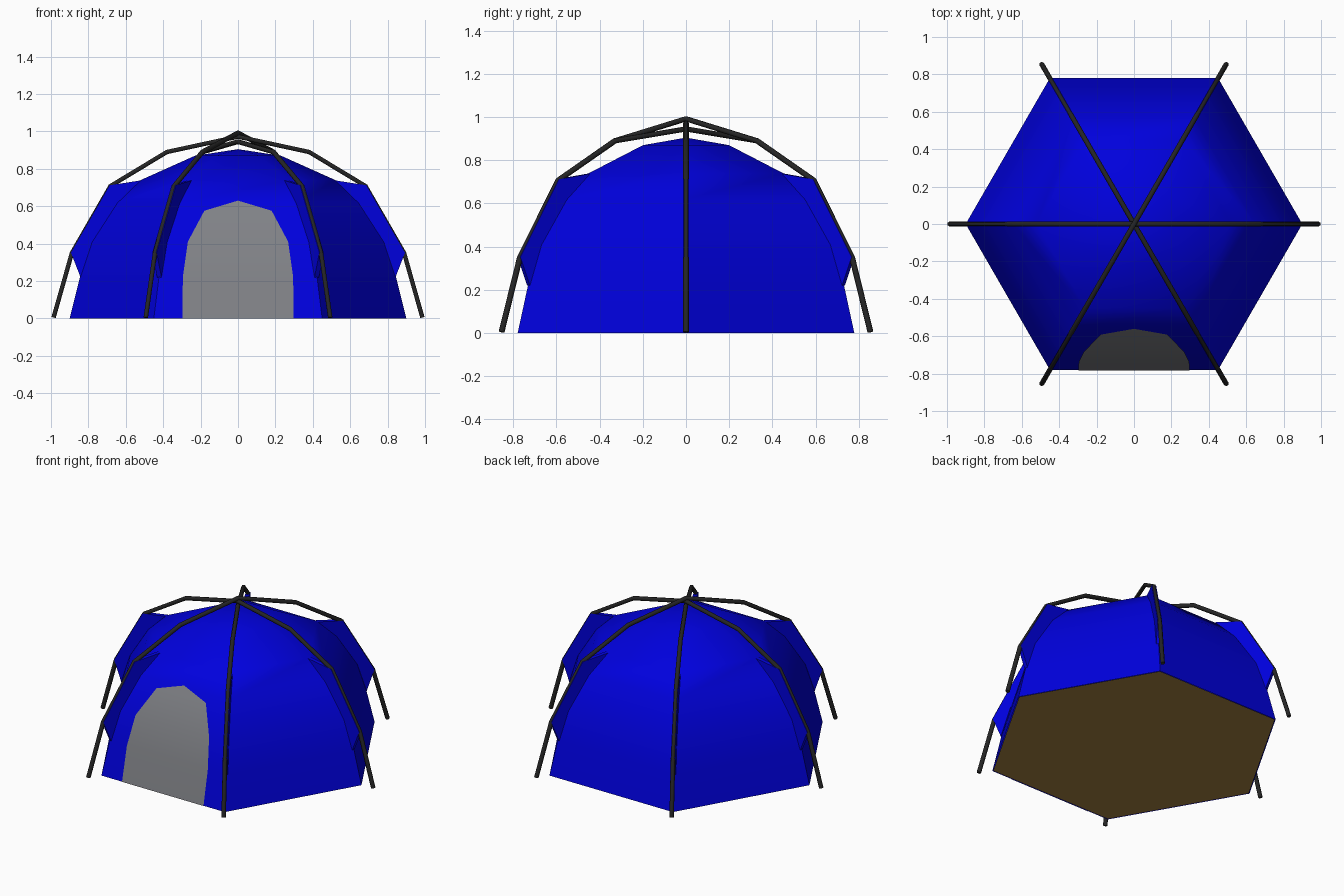
import bpy, bmesh, math
from mathutils import Matrix, Vector

old = bpy.data.objects.get("Cube")
if old:
    bpy.data.objects.remove(old, do_unlink=True)


def material(name, rgb):
    m = bpy.data.materials.new(name)
    m.use_nodes = True
    col = (*rgb, 1)
    m.diffuse_color = col
    bsdf = next(n for n in m.node_tree.nodes if n.type == 'BSDF_PRINCIPLED')
    bsdf.inputs["Base Color"].default_value = col
    return m


BLUE = material("blue fabric", (0, 0, 0.72))
GREY = material("grey door fabric", (0.216, 0.222, 0.24))
DARK = material("dark pole", (0.018, 0.018, 0.018))
BROWN = material("brown groundsheet", (0.37, 0.22, 0.05))

# Corner profile of the dome (radius, height)
PROFILE = [(.9, 0), (.845, .22), (.785, .41), (.65, .62), (.52, .74), (.23, .87), (0, .905)]
APOTHEM = math.cos(math.pi / 6)


def add_object(name, bm, mat, smooth_angle=None):
    mesh = bpy.data.meshes.new(name)
    bm.to_mesh(mesh)
    bm.free()
    obj = bpy.data.objects.new(name, mesh)
    bpy.context.collection.objects.link(obj)
    mesh.materials.append(mat)
    if smooth_angle:
        bpy.ops.object.select_all(action='DESELECT')
        obj.select_set(True)
        bpy.context.view_layer.objects.active = obj
        bpy.ops.object.shade_smooth_by_angle(angle=math.radians(smooth_angle))
    return obj


def hexagon(bm, r, z):
    return [bm.verts.new((r * math.cos(i * math.pi / 3), r * math.sin(i * math.pi / 3), z))
            for i in range(6)]


def radius_at(z):
    for (r0, z0), (r1, z1) in zip(PROFILE, PROFILE[1:]):
        if z <= z1:
            return r0 + (r1 - r0) * (z - z0) / (z1 - z0)


# Six-panel canopy
bm = bmesh.new()
rings = [hexagon(bm, r, z) for r, z in PROFILE[:-1]]
for low, high in zip(rings, rings[1:]):
    for i in range(6):
        j = (i + 1) % 6
        bm.faces.new((low[i], low[j], high[j], high[i]))
apex = bm.verts.new((0, 0, PROFILE[-1][1]))
for i in range(6):
    bm.faces.new((rings[-1][i], rings[-1][(i + 1) % 6], apex))
add_object("canopy", bm, BLUE, 40)

# Groundsheet
bm = bmesh.new()
bm.faces.new(reversed(hexagon(bm, .895, .001)))
add_object("groundsheet", bm, BROWN)

# Arched door lying on the front panel
bm = bmesh.new()
rows = []
for half, z in [(.297, 0), (.295, .22), (.268, .41), (.18, .575)]:
    y = -radius_at(z) * APOTHEM - .004
    rows.append([bm.verts.new((s * half, y, z + .001)) for s in (-1, 1)])
for a, b in zip(rows, rows[1:]):
    bm.faces.new((a[0], a[1], b[1], b[0]))
tip = bm.verts.new((0, -radius_at(.627) * APOTHEM - .004, .63))
bm.faces.new((rows[-1][0], rows[-1][1], tip))
add_object("door", bm, GREY, 40)

# Three bent poles crossing at staggered heights
HALF_POLE = [(.986, .005), (.888, .35), (.682, .708), (.38, .89)]
for i, (name, top) in enumerate([("side_pole", .972), ("rising_pole", .992), ("falling_pole", .945)]):
    path = HALF_POLE + [(0, top)] + [(-r, z) for r, z in reversed(HALF_POLE)]
    curve = bpy.data.curves.new(name, 'CURVE')
    curve.dimensions = '3D'
    curve.bevel_depth = .0135
    curve.bevel_resolution = 1
    curve.use_fill_caps = True
    spline = curve.splines.new('POLY')
    spline.points.add(len(path) - 1)
    turn = Matrix.Rotation(i * math.pi / 3, 3, 'Z')
    for p, (r, z) in zip(spline.points, path):
        p.co = (*(turn @ Vector((r, 0, z))), 1)
    curve.materials.append(DARK)
    bpy.context.collection.objects.link(bpy.data.objects.new(name, curve))

# Fabric sleeves joining each corner to its pole, which shows along the outer edge
OUTLINE = [(.842, .22), (.893, .352), (.687, .712), (.52, .738), (.645, .617), (.78, .408)]
for i in range(6):
    bm = bmesh.new()
    face = bm.faces.new([bm.verts.new((r, -.0135, z)) for r, z in OUTLINE])
    ext = bmesh.ops.extrude_face_region(bm, geom=[face])
    moved = [g for g in ext["geom"] if isinstance(g, bmesh.types.BMVert)]
    bmesh.ops.translate(bm, verts=moved, vec=(0, .027, 0))
    bmesh.ops.recalc_face_normals(bm, faces=bm.faces)
    bmesh.ops.rotate(bm, verts=bm.verts, cent=(0, 0, 0),
                     matrix=Matrix.Rotation(i * math.pi / 3, 3, 'Z'))
    add_object("pole_sleeve_%d" % (i + 1), bm, BLUE)
